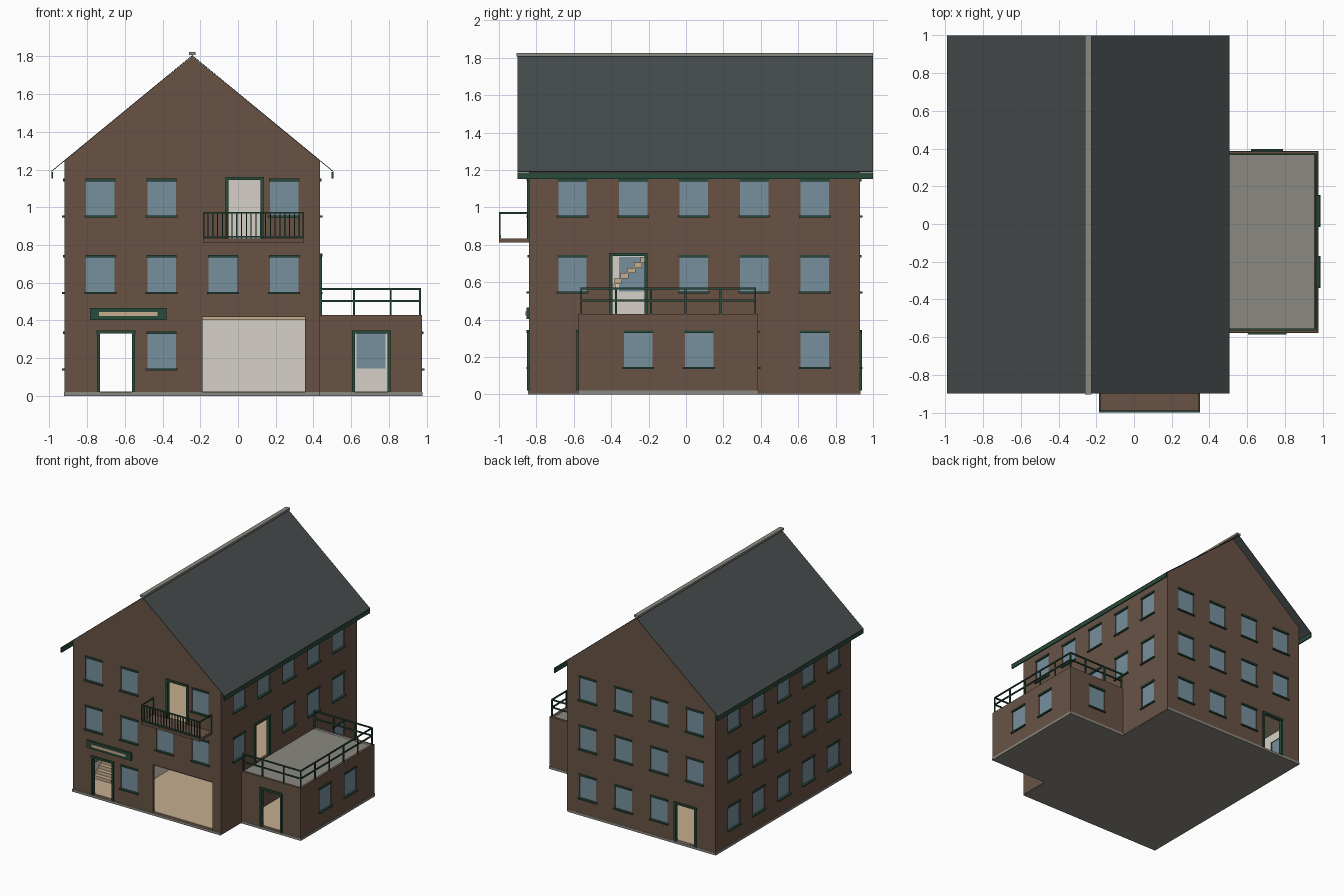
import bpy, bmesh
from mathutils import Vector

cube = bpy.data.objects.get("Cube")
if cube:
    bpy.data.objects.remove(cube, do_unlink=True)


def material(name, rgb):
    m = bpy.data.materials.new(name)
    m.use_nodes = True
    m.diffuse_color = (*rgb, 1)
    m.node_tree.nodes["Principled BSDF"].inputs["Base Color"].default_value = (*rgb, 1)
    return m


brick = material("brown_brick", (0.14, 0.086, 0.06))
slate = material("dark_slate", (0.062, 0.072, 0.075))
green = material("dark_green", (0.022, 0.07, 0.042))
glass = material("blue_glass", (0.18, 0.28, 0.34))
plaster = material("cream_plaster", (0.67, 0.64, 0.58))
wood = material("tan_wood", (0.57, 0.42, 0.28))
stone = material("grey_stone", (0.26, 0.25, 0.22))


def add_box(bm, lo, hi):
    lo, hi = Vector(lo), Vector(hi)
    vs = bmesh.ops.create_cube(bm, size=1)["verts"]
    for v in vs:
        v.co = (lo + hi) / 2 + Vector(a * b for a, b in zip(v.co, hi - lo))


def make(name, bm, *mats):
    bmesh.ops.recalc_face_normals(bm, faces=bm.faces)
    me = bpy.data.meshes.new(name)
    bm.to_mesh(me)
    bm.free()
    for m in mats:
        me.materials.append(m)
    ob = bpy.data.objects.new(name, me)
    bpy.context.scene.collection.objects.link(ob)
    return ob


def boxes(name, mat, spans):
    bm = bmesh.new()
    for lo, hi in spans:
        add_box(bm, lo, hi)
    return make(name, bm, mat)


def prism(name, profile, y0, y1):
    bm = bmesh.new()
    f = bm.faces.new([bm.verts.new((x, y0, z)) for x, z in profile])
    ext = bmesh.ops.extrude_face_region(bm, geom=[f])["geom"]
    bmesh.ops.translate(bm, vec=(0, y1 - y0, 0),
                        verts=[v for v in ext if isinstance(v, bmesh.types.BMVert)])
    return make(name, bm, brick, plaster)


# Overall dimensions
X0, X1, Y0, Y1 = -0.92, 0.435, -0.84, 0.93
WX, WY0, WY1 = 0.975, -0.575, 0.385
RIDGE, PEAK, EAVE, T = -0.2425, 1.805, 1.25, 0.02

# Wall planes: axis of the normal, position, outward direction
SIDES = {"front": (1, Y0, -1), "back": (1, Y1, 1), "left": (0, X0, -1), "right": (0, X1, 1),
         "wing_front": (1, WY0, -1), "wing_back": (1, WY1, 1), "wing_side": (0, WX, 1)}


def on_wall(side, u, w, z0, z1, d0, d1):
    """Box on a wall: centre u, width w, depth d0..d1 outward."""
    axis, plane, s = SIDES[side]
    a, b = sorted((plane + s * d0, plane + s * d1))
    if axis:
        return (u - w / 2, a, z0), (u + w / 2, b, z1)
    return (a, u - w / 2, z0), (b, u + w / 2, z1)


# Window and door layout: (side, centre, sill height)
rows = [0.145 + 0.405 * i for i in range(3)]
xs = [-0.73 + 0.325 * i for i in range(4)]
ys = [-0.607 + 0.324 * i for i in range(5)]
windows = [("left", y, z) for y in ys for z in rows]
windows += [("back", x, z) for x in xs for z in rows if (x, z) != (xs[0], rows[0])]
windows += [("front", x, rows[1]) for x in xs]
windows += [("front", x, rows[2]) for x in (xs[0], xs[1], xs[3])] + [("front", xs[1], rows[0])]
windows += [("right", y, rows[2]) for y in ys]
windows += [("right", y, rows[1]) for y in ys if y != ys[1]] + [("right", ys[4], rows[0])]
windows += [("wing_side", -0.255, rows[0]), ("wing_side", 0.07, rows[0]),
            ("wing_back", 0.705, rows[0])]
doors = [("front", -0.647, 0.02), ("back", -0.647, 0.02), ("front", 0.035, 0.835),
         ("right", -0.308, 0.43), ("wing_front", 0.707, 0.02)]
WW, WH, DW, DH = 0.152, 0.185, 0.175, 0.31

openings = [on_wall(s, u, WW, z, z + WH, -0.04, 0.04) for s, u, z in windows]
openings += [on_wall(s, u, DW, z, z + DH, -0.04, 0.04) for s, u, z in doors]
openings.append(on_wall("front", 0.083, 0.545, 0.02, 0.418, -0.04, 0.04))


def cut(ob, cutter):
    mod = ob.modifiers.new("cut", "BOOLEAN")
    mod.operation, mod.solver, mod.object = "DIFFERENCE", "EXACT", cutter
    bpy.context.view_layer.update()
    me = bpy.data.meshes.new_from_object(ob.evaluated_get(bpy.context.evaluated_depsgraph_get()))
    ob.modifiers.clear()
    ob.data = me


def is_wing(o):
    return o[0][0] > X1 + 0.05


# Main house shell with gables, and wing shell open to the terrace
house = prism("house_walls", [(X0, 0.004), (X1, 0.004), (X1, EAVE), (RIDGE, PEAK - 0.004), (X0, EAVE)], Y0, Y1)
room = prism("house_cutter", [(X0 + T, -0.1), (X1 - T, -0.1), (X1 - T, EAVE - 0.02),
                              (RIDGE, PEAK - 0.04), (X0 + T, EAVE - 0.02)], Y0 + T, Y1 - T)
wing = prism("wing_walls", [(X1 - 0.002, 0.004), (WX, 0.004), (WX, 0.43), (X1 - 0.002, 0.43)], WY0, WY1)
wing_room = boxes("wing_cutter", plaster, [((X1 - 0.1, WY0 + T, -0.1), (WX - T, WY1 - T, 0.6))])
house_holes = boxes("house_openings", brick, [o for o in openings if not is_wing(o)])
wing_holes = boxes("wing_openings", brick, [o for o in openings if is_wing(o)])
for ob, cutters in ((house, (room, house_holes)), (wing, (wing_room, wing_holes))):
    for c in cutters:
        cut(ob, c)
        bpy.data.objects.remove(c, do_unlink=True)
    ob.data.materials.clear()
    for m in (brick, plaster):
        ob.data.materials.append(m)

# Plaster on the faces of the inner shell
for ob, bx0, bx1, by0, by1 in ((house, X0, X1, Y0, Y1), (wing, X1 - 0.2, WX, WY0, WY1)):
    for p in ob.data.polygons:
        c = p.center
        inside = bx0 + 0.015 < c.x < bx1 - 0.015 and by0 + 0.015 < c.y < by1 - 0.015
        p.material_index = int(inside and c.z < (EAVE if ob is house else 0.425))

# Windows: glass, lintels and sills
boxes("window_glass", glass, [on_wall(s, u, WW, z, z + WH, -0.014, -0.006) for s, u, z in windows])
boxes("window_lintels", green, [on_wall(s, u, 0.16, z + WH - 0.002, z + WH + 0.012, -0.01, 0.008)
                                for s, u, z in windows])
boxes("window_sills", green, [on_wall(s, u, 0.17, z - 0.01, z + 0.001, -0.01, 0.013)
                              for s, u, z in windows])

# Door frames
frames = []
for s, u, z in doors:
    for k in (-1, 1):
        frames.append(on_wall(s, u + k * (DW / 2 + 0.006), 0.016, z, z + DH, -T, 0.01))
    frames.append(on_wall(s, u, DW + 0.03, z + DH, z + DH + 0.016, -T, 0.012))
boxes("door_frames", green, frames)

# Base slab, terrace deck, floors and partitions
boxes("base_slab", stone, [((X0 - 0.004, Y0 - 0.004, 0), (X1 - 0.004, Y1 + 0.002, 0.02)),
                           ((X1 - 0.004, WY0 - 0.003, 0), (WX + 0.004, WY1 + 0.003, 0.02))])
boxes("terrace_deck", stone, [((X1, WY0 + T, 0.405), (WX - T, WY1 - T, 0.42))])
IX0, IX1, IY0, IY1 = X0 + T, X1 - T, Y0 + T, Y1 - T
floors = [((IX0, IY0, 0.02), (IX1, IY1, 0.024)), ((X1, WY0 + T, 0.02), (WX - T, WY1 - T, 0.024))]
for z in (0.402, 0.805):
    floors += [((-0.73, IY0, z), (IX1, IY1, z + 0.016)),
               ((IX0, IY0, z), (-0.73, -0.6, z + 0.016)),
               ((IX0, -0.1, z), (-0.73, IY1, z + 0.016))]
boxes("floors", wood, floors)
boxes("partitions", plaster, [((-0.52, 0.2, 0.024), (IX1, 0.21, 0.402)),
                              ((-0.53, IY0, 0.024), (-0.52, 0.21, 0.402)),
                              ((-0.52, 0.2, 0.821), (IX1, 0.21, 1.25))])

# Two flights of stairs along the left wall
steps, n = [], 14
for base in (0.02, 0.42):
    for i in range(n):
        y, z = -0.6 + 0.5 * i / n, base + 0.4 * i / n
        steps.append(((IX0, y, z), (-0.74, y + 0.5 / n + 0.008, z + 0.4 / n)))
boxes("stairs", wood, steps)

# Roof sheet, eaves boards and ridge cap
bm = bmesh.new()
line = [(-0.99, 1.19), (RIDGE, PEAK), (0.505, 1.19)]
ends = [[bm.verts.new((x, y, z)) for x, z in line] for y in (-0.9, 1.0)]
for i in range(2):
    bm.faces.new((ends[0][i], ends[0][i + 1], ends[1][i + 1], ends[1][i]))
roof = make("roof", bm, slate)
sheet = roof.modifiers.new("thickness", "SOLIDIFY")
sheet.thickness, sheet.offset = 0.004, 0
boxes("eaves_boards", green, [((x - 0.005, -0.9, 1.152), (x + 0.005, 1.0, 1.188)) for x in (-0.985, 0.502)])
boxes("ridge_cap", stone, [((RIDGE - 0.018, -0.905, 1.808), (RIDGE + 0.018, 1.0, 1.825))])

# Sign board over the front door
boxes("sign_board", green, [on_wall("front", -0.583, 0.405, 0.403, 0.465, 0, 0.014)])
boxes("sign_panel", wood, [on_wall("front", -0.583, 0.31, 0.423, 0.444, 0.014, 0.018)])

# Balcony with railing
BX0, BX1 = -0.185, 0.35
boxes("balcony_slab", brick, [((BX0, -1.0, 0.812), (BX1, Y0, 0.835))])
rail = [((BX0, -1.0, z), (BX1, -0.99, z + 0.009)) for z in (0.84, 0.966)]
for x in (BX0, BX1 - 0.008):
    rail.append(((x, -1.0, 0.966), (x + 0.008, Y0, 0.975)))
    rail += [((x, y, 0.835), (x + 0.008, y + 0.008, 0.97)) for y in (-1.0, Y0 - 0.008)]
for i in range(1, 21):
    x = BX0 + (BX1 - BX0) * i / 21
    rail.append(((x - 0.003, -0.998, 0.835), (x + 0.003, -0.992, 0.97)))
boxes("balcony_railing", green, rail)

# Terrace railing on three sides
RX, RY0, RY1, R = WX - 0.01, WY0 + 0.015, WY1 - 0.015, 0.005
rail = []
for z in (0.503, 0.566):
    rail.append(((RX - R, RY0, z - R), (RX + R, RY1, z + R)))
    rail += [((X1, y - R, z - R), (RX, y + R, z + R)) for y in (RY0, RY1)]
posts = [(x, y) for x in (X1 + 0.006, 0.615, 0.81) for y in (RY0, RY1)]
posts += [(RX, RY0 + (RY1 - RY0) * i / 5) for i in range(6)]
rail += [((x - R, y - R, 0.42), (x + R, y + R, 0.566)) for x, y in posts]
boxes("terrace_railing", green, rail)
